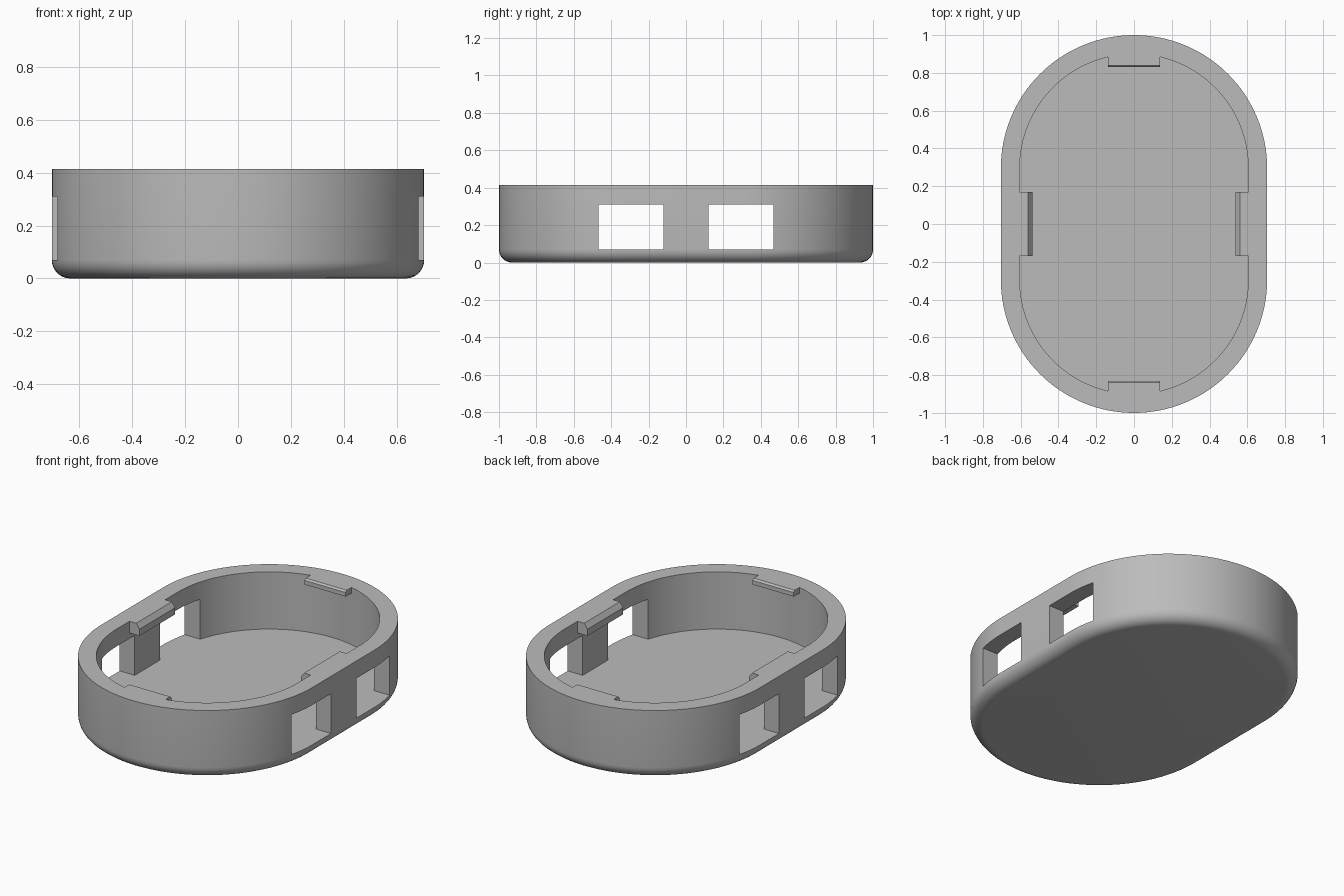
import bpy, bmesh, math

if "Cube" in bpy.data.objects:
    bpy.data.objects.remove(bpy.data.objects["Cube"])

R, CY, H, WALL, FLOOR, FIL = 0.705, 0.295, 0.415, 0.1, 0.07, 0.07

grey = bpy.data.materials.new("plain_grey")
grey.diffuse_color = (0.5, 0.5, 0.5, 1)
grey.use_nodes = True
grey.node_tree.nodes["Principled BSDF"].inputs["Base Color"].default_value = grey.diffuse_color


def make_object(name, bm):
    bmesh.ops.recalc_face_normals(bm, faces=bm.faces[:])
    me = bpy.data.meshes.new(name)
    bm.to_mesh(me)
    bm.free()
    me.materials.append(grey)
    ob = bpy.data.objects.new(name, me)
    bpy.context.collection.objects.link(ob)
    return ob


def stadium(r, n=64):
    """Rounded-end outline of half width r."""
    pts = []
    for c, start in ((CY, 0), (-CY, math.pi)):
        for i in range(n + 1):
            a = start + math.pi * i / n
            pts.append((r * math.cos(a), c + r * math.sin(a)))
    return pts


def prism(name, profile, half, turn):
    """Extrude an (outward, z) profile sideways, then turn it about z."""
    bm = bmesh.new()
    c, s = math.cos(turn), math.sin(turn)
    ends = [[bm.verts.new((u * c - v * s, u * s + v * c, z)) for u, z in profile]
            for v in (-half, half)]
    n = len(profile)
    for ring in ends:
        bm.faces.new(ring)
    for i in range(n):
        j = (i + 1) % n
        bm.faces.new((ends[0][i], ends[0][j], ends[1][j], ends[1][i]))
    return make_object(name, bm)


def box(name, x0, x1, y0, y1, z0, z1):
    bm = bmesh.new()
    bmesh.ops.create_cube(bm, size=1)
    for v in bm.verts:
        v.co = (x1 if v.co.x > 0 else x0, y1 if v.co.y > 0 else y0, z1 if v.co.z > 0 else z0)
    return make_object(name, bm)


# Tray: rounded bottom edge, outer wall, rim, inner wall, floor
levels = []
for i in range(9):
    a = math.pi / 2 * i / 8
    levels.append((R - FIL + FIL * math.sin(a), FIL - FIL * math.cos(a)))
levels += [(R, H), (R - WALL, H), (R - WALL, FLOOR)]
bm = bmesh.new()
rings = [[bm.verts.new((x, y, z)) for x, y in stadium(r)] for r, z in levels]
n = len(rings[0])
for a, b in zip(rings, rings[1:]):
    for i in range(n):
        j = (i + 1) % n
        bm.faces.new((a[i], a[j], b[j], b[i]))
bm.faces.new(rings[0])
bm.faces.new(rings[-1])
tray = make_object("tray", bm)


def combine(other, op):
    m = tray.modifiers.new(other.name, 'BOOLEAN')
    m.operation, m.object, m.solver = op, other, 'EXACT'
    other.hide_render = True
    bpy.context.view_layer.objects.active = tray
    bpy.ops.object.modifier_apply(modifier=m.name)
    bpy.data.objects.remove(other)


# Two windows through each long side
for sx in (-1, 1):
    for sy in (-1, 1):
        xs, ys = sorted((sx * 0.5, sx * 0.9)), sorted((sy * 0.12, sy * 0.468))
        combine(box("window_cutter", *xs, *ys, FLOOR, 0.31), 'DIFFERENCE')

# Snap clips under the rim: thick ones on the sides, thin ones at the ends
side = [(0.65, H), (0.56, H), (0.538, 0.385), (0.538, 0.345), (0.65, 0.345)]
end = [(0.94, H), (0.84, H), (0.83, 0.405), (0.83, 0.38), (0.94, 0.38)]
for k in range(4):
    prof, half = (side, 0.17) if k % 2 == 0 else (end, 0.137)
    combine(prism("snap_clip", prof, half, k * math.pi / 2), 'UNION')

bpy.ops.object.select_all(action='DESELECT')
tray.select_set(True)
bpy.context.view_layer.objects.active = tray
bpy.ops.object.shade_smooth_by_angle(angle=math.radians(30))
